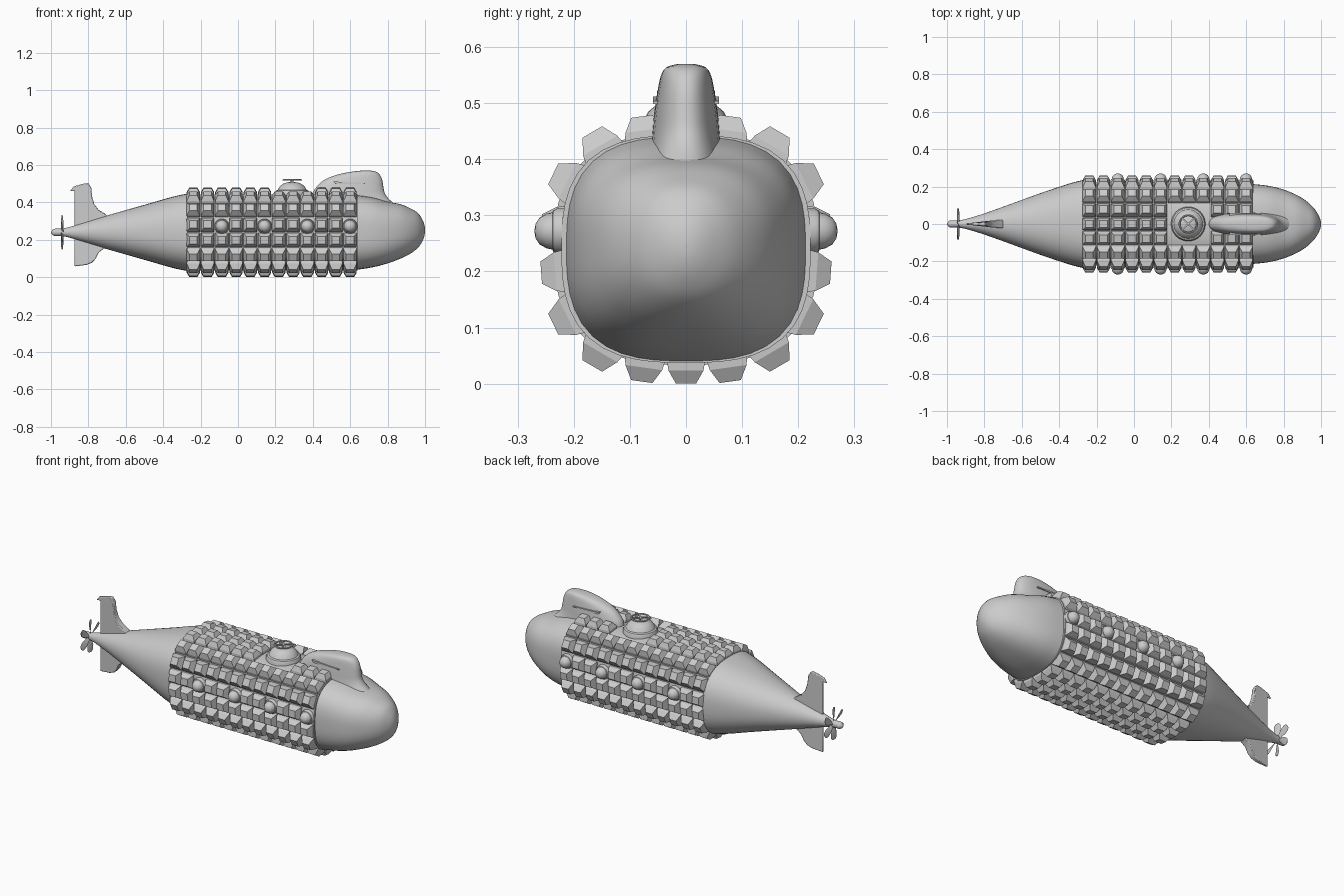
import bpy, bmesh
from math import sin, cos, pi, radians
from mathutils import Vector, Matrix

if "Cube" in bpy.data.objects:
    bpy.data.objects.remove(bpy.data.objects["Cube"])

ZC = 0.24


def finish(name, bm, angle=30):
    bmesh.ops.remove_doubles(bm, verts=bm.verts, dist=1e-5)
    bmesh.ops.recalc_face_normals(bm, faces=bm.faces)
    me = bpy.data.meshes.new(name)
    bm.to_mesh(me)
    bm.free()
    ob = bpy.data.objects.new(name, me)
    bpy.context.collection.objects.link(ob)
    if angle:
        bpy.ops.object.select_all(action='DESELECT')
        ob.select_set(True)
        bpy.context.view_layer.objects.active = ob
        bpy.ops.object.shade_smooth_by_angle(angle=radians(angle))
    return ob


def add_loft(bm, rings, caps=True):
    vs = [[bm.verts.new(p) for p in r] for r in rings]
    n = len(vs[0])
    for a, b in zip(vs, vs[1:]):
        for i in range(n):
            bm.faces.new((a[i], a[(i + 1) % n], b[(i + 1) % n], b[i]))
    if caps:
        bm.faces.new(vs[0])
        bm.faces.new(vs[-1])


def superellipse(a, b, n, count=48):
    pts = []
    for i in range(count):
        t = 2 * pi * i / count
        c, s = cos(t), sin(t)
        r = (abs(c) ** n + abs(s) ** n) ** (-1 / n)
        pts.append((a * c * r, b * s * r))
    return pts


def smooth_rows(rows, k=4):
    # Catmull-Rom interpolation of profile rows
    out = []
    for i in range(len(rows) - 1):
        q = [rows[max(0, min(len(rows) - 1, i + d))] for d in (-1, 0, 1, 2)]
        for s in range(k):
            t = s / k
            out.append([0.5 * (2 * b + (c - a) * t + (2 * a - 5 * b + 4 * c - d) * t * t
                               + (3 * b - a - 3 * c + d) * t ** 3) for a, b, c, d in zip(*q)])
    out.append(list(rows[-1]))
    return out


def hull_part(name, rows, k):
    # rows: x, centre z, half width, half height, squareness
    bm = bmesh.new()
    add_loft(bm, [[(x, y, z + zc) for y, z in superellipse(max(hy, .0005), max(hz, .0005), n)]
                  for x, zc, hy, hz, n in (smooth_rows(rows, k) if k > 1 else rows)])
    return finish(name, bm)


def add_lathe(bm, profile, mat, seg=24):
    add_loft(bm, [[mat @ Vector((r * cos(2 * pi * i / seg), r * sin(2 * pi * i / seg), h))
                   for i in range(seg)] for r, h in profile])


# Hull: middle, nose and tail cone
HY, HZ, HN = 0.222, 0.203, 2.8
hull_part("hull", [(-.28, ZC, HY, HZ, HN), (.64, ZC, HY, HZ, HN)], 1)
hull_part("nose", [(.63, .24, .214, .201, 2.8), (.72, .24, .204, .187, 2.8), (.80, .239, .184, .165, 2.7),
                   (.87, .245, .155, .145, 2.5), (.92, .247, .124, .122, 2.3), (.96, .25, .087, .095, 2.2),
                   (.985, .25, .05, .06, 2.1), (.997, .25, .022, .028, 2), (1, .25, .001, .001, 2)], 4)
hull_part("tail_cone", [(-.27, ZC, .236, .207, 2.6), (-.35, ZC, .215, .190, 2.5), (-.5, ZC, .165, .147, 2.3),
                        (-.7, ZC, .092, .09, 2.1), (-.82, ZC, .05, .053, 2), (-.91, ZC, .024, .026, 2),
                        (-.95, ZC, .019, .02, 2), (-.985, ZC, .018, .018, 2), (-1, ZC, .002, .002, 2)], 4)


# Armour tiles: 12 columns by 18 rows of truncated pyramids
def hull_point(deg):
    c, s = cos(radians(deg)), sin(radians(deg))
    r = ((abs(c) / HY) ** HN + (abs(s) / HZ) ** HN) ** (-1 / HN)
    return Vector((0, c * r, ZC + s * r))


PITCH, X0 = 0.0762, -0.239
PORTS = (2, 5, 8, 11)
bm = bmesh.new()
for col in range(12):
    x = X0 + col * PITCH
    for row in range(18):
        deg = -90 + 20 * row
        side = deg in (10, 170)
        if side and col in PORTS:
            continue
        if deg in (70, 90, 110) and 6 <= col <= 8 or deg == 90 and col > 8:
            continue
        lo, hi = hull_point(deg - 9.7), hull_point(deg + 9.7)
        tan = (hi - lo).normalized()
        nor = Vector((0, tan.z, -tan.y))
        half = (hi - lo).length / 2
        mid = hull_point(deg)
        base = (lo + hi) / 2
        top_h = (mid - base).dot(nor) + 0.037
        rings = []
        for h, sx, st in ((-.006, .036, 1), (.014, .035, .9), (top_h, .021, .52)):
            rings.append([base + nor * h + tan * (half * st * v) + Vector((x + sx * u, 0, 0))
                          for u, v in ((-1, -1), (1, -1), (1, 1), (-1, 1))])
        add_loft(bm, rings)
finish("armour_tiles", bm, 0)

# Portholes on both sides
bm = bmesh.new()
for col in PORTS:
    for sgn in (-1, 1):
        m = Matrix.Translation((X0 + col * PITCH, sgn * .205, .272)) @ Matrix.Rotation(-sgn * pi / 2, 4, 'X')
        add_lathe(bm, [(.04, 0), (.04, .025), (.036, .032), (.033, .033), (.031, .043),
                       (.024, .056), (.013, .063), (.002, .065)], m)
finish("portholes", bm)

# Hatch dome with hand wheel
bm = bmesh.new()
at = Matrix.Translation((.29, 0, 0))
add_lathe(bm, [(.092, .42), (.092, .452), (.086, .463), (.077, .467), (.067, .485), (.05, .499),
               (.028, .507), (.002, .509)], at, 32)
finish("hatch_dome", bm)
bm = bmesh.new()
add_lathe(bm, [(.008, .50), (.008, .524), (.002, .526)], at, 12)
tube = [(.047 + .005 * cos(a), .52 + .004 * sin(a)) for a in [2 * pi * i / 8 for i in range(9)]]
add_loft(bm, [[at @ Vector((r * cos(t), r * sin(t), h)) for r, h in tube[:8]]
              for t in [2 * pi * i / 32 for i in range(33)]], caps=False)
for a in (pi / 4, -pi / 4):
    m = at @ Matrix.Translation((0, 0, .52)) @ Matrix.Rotation(a, 4, 'Z') @ Matrix.Diagonal((.094, .008, .006, 1))
    bmesh.ops.create_cube(bm, size=1, matrix=m)
finish("hand_wheel", bm)

# Sail: stacked sections of z, back x, front x, half width
bm = bmesh.new()
sail = smooth_rows([(.39, .40, .84, .068), (.42, .40, .805, .063), (.45, .402, .785, .06), (.48, .417, .778, .057),
                    (.52, .46, .771, .051), (.548, .53, .758, .045), (.563, .60, .74, .036),
                    (.569, .65, .715, .018), (.57, .68, .69, .004)], 3)
add_loft(bm, [[((b + f) / 2 + u, v, z) for u, v in superellipse((f - b) / 2, w, 2.4, 40)]
              for z, b, f, w in sail])
finish("sail", bm, 40)

# Thin vanes on the sail sides
bm = bmesh.new()
for s in (-1, 1):
    add_loft(bm, [[(x, s * y, z) for x, z in ((.51, .512), (.56, .509), (.68, .504), (.68, .498), (.56, .498), (.52, .499))]
                  for y in (.04, .059)])
finish("sail_vanes", bm)


# Tail fins: side outline, thicker towards the leading edge
def fin(name, outline):
    bm = bmesh.new()
    add_loft(bm, [[(x, s * (.005 + .02 * max(0, min(1, (x + .88) / .12)) * (1 - .6 * abs(z - ZC) / .26)), z)
                   for x, z in outline] for s in (-1, 1)])
    ob = finish(name, bm)
    b = ob.modifiers.new("soft_edge", 'BEVEL')
    b.width, b.segments = .004, 2


fin("upper_fin", [(-.69, .32), (-.715, .342), (-.745, .36), (-.768, .39), (-.78, .43), (-.785, .48), (-.80, .503),
                  (-.83, .499), (-.88, .485), (-.898, .46), (-.874, .462), (-.874, .25)])
fin("lower_fin", [(-.69, .17), (-.715, .155), (-.745, .132), (-.76, .10), (-.78, .078), (-.81, .066),
                  (-.874, .058), (-.874, .235)])

# Propeller with six pitched blades
bm = bmesh.new()
for i in range(6):
    m = (Matrix.Translation((-.94, 0, ZC)) @ Matrix.Rotation(i * pi / 3, 4, 'X'))
    rings = []
    for r, w, pitch in ((.008, .009, 40), (.03, .012, 30), (.055, .019, 20), (.08, .02, 14), (.092, .011, 12)):
        tw = m @ Matrix.Translation((0, 0, r)) @ Matrix.Rotation(radians(pitch), 4, 'Z')
        rings.append([tw @ Vector(p) for p in ((0, -w, 0), (.002, 0, 0), (0, w, 0), (-.002, 0, 0))])
    add_loft(bm, rings)
finish("propeller", bm)
